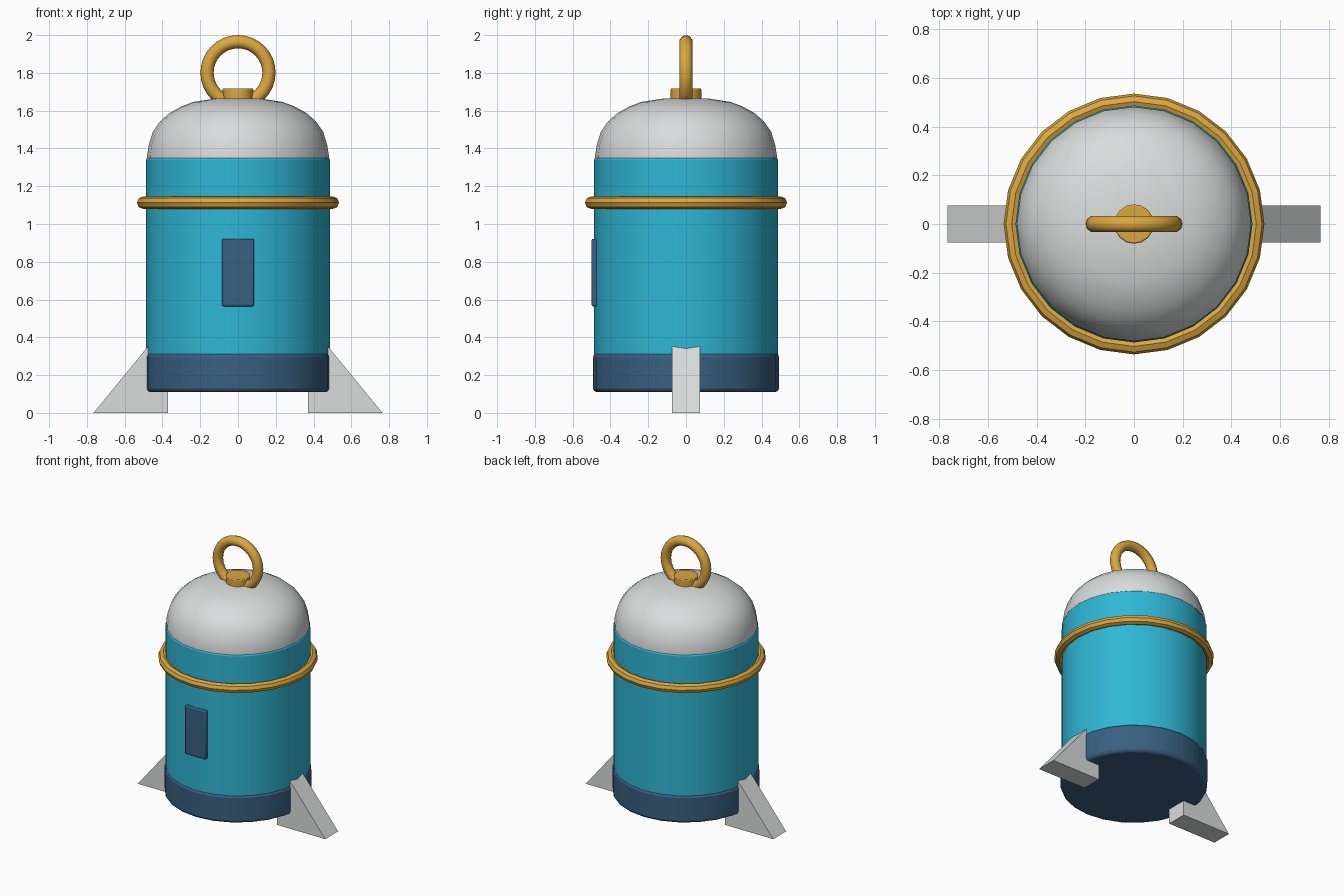
import bpy, bmesh, math

if "Cube" in bpy.data.objects:
    bpy.data.objects.remove(bpy.data.objects["Cube"])


def material(name, rgb):
    m = bpy.data.materials.new(name)
    m.diffuse_color = (*rgb, 1)
    m.use_nodes = True
    m.node_tree.nodes["Principled BSDF"].inputs["Base Color"].default_value = m.diffuse_color
    return m


TEAL = material("teal", (0.028, 0.47, 0.66))
NAVY = material("navy", (0.04, 0.115, 0.22))
GOLD = material("gold", (0.72, 0.39, 0.05))
WHITE = material("light grey", (0.70, 0.72, 0.72))


def finish(name, bm, mat, smooth=True, bevel=0):
    bmesh.ops.recalc_face_normals(bm, faces=bm.faces)
    mesh = bpy.data.meshes.new(name)
    bm.to_mesh(mesh)
    bm.free()
    mesh.materials.append(mat)
    ob = bpy.data.objects.new(name, mesh)
    bpy.context.collection.objects.link(ob)
    if bevel:
        mod = ob.modifiers.new("soft edges", "BEVEL")
        mod.width, mod.segments, mod.limit_method = bevel, 2, "ANGLE"
        mod.angle_limit = math.radians(40)
    if smooth:
        bpy.ops.object.select_all(action="DESELECT")
        ob.select_set(True)
        bpy.context.view_layer.objects.active = ob
        bpy.ops.object.shade_smooth_by_angle(angle=math.radians(40))
    return ob


def lathe(name, profile, mat, sides=24, bevel=0):
    """Revolve (radius, z) points about z and cap both ends."""
    bm = bmesh.new()
    rings = [[bm.verts.new((r * math.cos(math.tau * i / sides),
                            r * math.sin(math.tau * i / sides), z))
              for i in range(sides)] for r, z in profile]
    for a, b in zip(rings, rings[1:]):
        for i in range(sides):
            j = (i + 1) % sides
            bm.faces.new((a[i], a[j], b[j], b[i]))
    bm.faces.new(rings[0])
    bm.faces.new(rings[-1])
    return finish(name, bm, mat, bevel=bevel)


def torus(name, major, minor, z, mat, upright=False, sides=24, tube=8):
    bm = bmesh.new()
    grid = []
    for i in range(sides):
        a = math.tau * i / sides
        row = []
        for k in range(tube):
            t = math.tau * k / tube
            r, h = major + minor * math.cos(t), minor * math.sin(t)
            x, y = r * math.cos(a), r * math.sin(a)
            row.append(bm.verts.new((x, h, z + y) if upright else (x, y, z + h)))
        grid.append(row)
    for i in range(sides):
        for k in range(tube):
            a, b = grid[i], grid[(i + 1) % sides]
            l = (k + 1) % tube
            bm.faces.new((a[k], b[k], b[l], a[l]))
    return finish(name, bm, mat)


# Hull: base, body and dome
lathe("base", [(0.492, 0.11), (0.492, 0.317)], NAVY, bevel=0.02)
lathe("body", [(0.486, 0.2), (0.486, 1.352)], TEAL, bevel=0.012)
lathe("dome", [(0.481, 1.33), (0.481, 1.365), (0.472, 1.42), (0.451, 1.488),
               (0.413, 1.543), (0.362, 1.588), (0.30, 1.622), (0.237, 1.646),
               (0.12, 1.664), (0.02, 1.668)], WHITE)

# Gold fittings
torus("band", 0.502, 0.033, 1.113, GOLD)
lathe("top_cap", [(0.081, 1.64), (0.081, 1.718)], GOLD, sides=16, bevel=0.006)
torus("lifting_ring", 0.164, 0.035, 1.801, GOLD, upright=True, sides=32, tube=10)

# Front panel
bm = bmesh.new()
bmesh.ops.create_cube(bm, size=1)
for v in bm.verts:
    v.co = (v.co.x * 0.17, -0.475 + v.co.y * 0.05, 0.743 + v.co.z * 0.357)
finish("front_panel", bm, NAVY, bevel=0.008)

# Wedge feet on both sides
for side, name in ((1, "right_foot"), (-1, "left_foot")):
    bm = bmesh.new()
    outline = [(0.37, 0), (0.765, 0), (0.47, 0.36), (0.37, 0.36)]
    face = bm.faces.new([bm.verts.new((side * x, -0.075, z)) for x, z in outline])
    ext = bmesh.ops.extrude_face_region(bm, geom=[face])["geom"]
    bmesh.ops.translate(bm, vec=(0, 0.15, 0),
                        verts=[v for v in ext if isinstance(v, bmesh.types.BMVert)])
    finish(name, bm, WHITE, smooth=False)
